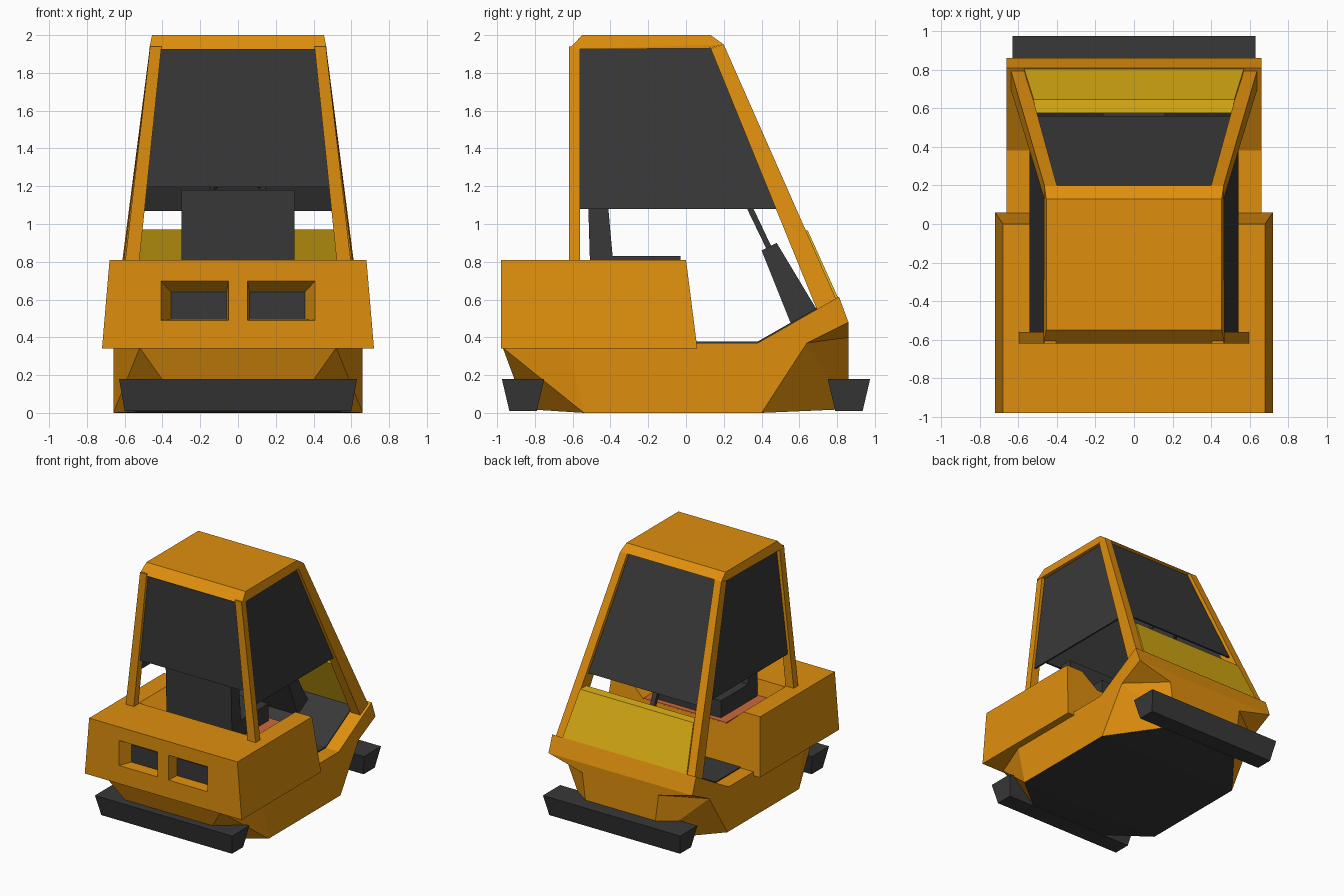
import bpy, bmesh, math
from mathutils import Vector

if "Cube" in bpy.data.objects:
    bpy.data.objects.remove(bpy.data.objects["Cube"])


def material(name, rgb):
    m = bpy.data.materials.new(name)
    m.diffuse_color = (*rgb, 1)
    m.use_nodes = True
    m.node_tree.nodes["Principled BSDF"].inputs["Base Color"].default_value = m.diffuse_color
    return m


ORANGE = material("orange paint", (0.74, 0.275, 0.004))
YELLOW = material("yellow panel", (0.70, 0.42, 0.007))
DARK = material("dark grey", (0.040, 0.040, 0.041))
RUST = material("rust floor", (0.60, 0.14, 0.04))


def hull(name, pts, mat, mirror=True, under=None):
    """Flat-faced convex solid around points, mirrored over x by default."""
    bm = bmesh.new()
    allp = list(pts) + ([(-x, y, z) for x, y, z in pts] if mirror else [])
    for p in allp:
        bm.verts.new(p)
    r = bmesh.ops.convex_hull(bm, input=bm.verts[:])
    junk = {g for g in r["geom_interior"] + r["geom_unused"] if isinstance(g, bmesh.types.BMVert)}
    bmesh.ops.delete(bm, geom=list(junk), context='VERTS')
    bmesh.ops.dissolve_limit(bm, angle_limit=0.02, verts=bm.verts[:], edges=bm.edges[:])
    bmesh.ops.recalc_face_normals(bm, faces=bm.faces[:])
    me = bpy.data.meshes.new(name)
    me.materials.append(mat)
    if under:  # underside gets its own colour
        me.materials.append(under)
        for f in bm.faces:
            f.normal_update()
            f.material_index = 1 if f.normal.z < -0.95 else 0
    bm.to_mesh(me)
    bm.free()
    ob = bpy.data.objects.new(name, me)
    bpy.context.collection.objects.link(ob)
    return ob


def pair(name, pts, mat):
    """Two separate solids, right and left."""
    return [hull("%s_%s" % (name, side), [(s * x, y, z) for x, y, z in pts], mat, False)
            for side, s in (("right", 1), ("left", -1))]


def bar(name, width, profile, mat):
    """Profile in (y, z) extruded across x."""
    return hull(name, [(width, y, z) for y, z in profile], mat)


def cut(ob, cutter):
    m = ob.modifiers.new("cut", 'BOOLEAN')
    m.operation, m.solver, m.object = 'DIFFERENCE', 'EXACT', cutter
    bpy.context.view_layer.objects.active = ob
    bpy.ops.object.modifier_apply(modifier=m.name)
    bpy.data.objects.remove(cutter)


# Lower body with chamfered corners and dark underside
hull("lower_body", [(.66, -.62, .345), (.66, -.54, 0), (.52, -.97, .345), (.29, -.85, .02),
                    (.66, .38, 0), (.66, .38, .37), (.66, .03, .37)], ORANGE, under=DARK)
hull("lower_body_rear", [(.66, .38, .37), (.66, .38, 0), (.66, .40, 0), (.66, .64, .37),
                         (.35, .86, .40), (.30, .86, .02)], ORANGE, under=DARK)
hull("rear_rim", [(.66, .38, .37), (.66, .38, .355), (.66, .64, .37), (.66, .86, .48),
                  (.66, .81, .615), (.35, .86, .40)], ORANGE)

# Foot well floor, flat then sloping
bar("floor", .54, [(.0, .37), (.0, .378), (.38, .378), (.38, .37)], DARK)
bar("floor_slope", .54, [(.38, .37), (.38, .378), (.79, .612), (.79, .60)], DARK)

# Engine hood with seat recess and two vents
hood = hull("hood", [(.68, -.98, .81), (.72, -.98, .34), (.68, 0, .81), (.72, .06, .34)], ORANGE)
cut(hood, hull("recess_cutter", [(.55, -.55, .83), (.38, -.52, .68), (.55, .2, .83), (.38, .2, .68)], ORANGE))
vent = [(.05, -.985, .49), (.41, -.985, .49), (.05, -.985, .70), (.41, -.985, .70),
        (.06, -.88, .495), (.355, -.88, .495), (.06, -.88, .64), (.355, -.88, .64)]
for c in pair("vent_cutter", vent, ORANGE):
    cut(hood, c)
pair("vent_pane", [(x, y, z) for x in (.06, .355) for y in (-.886, -.878) for z in (.495, .64)], DARK)
bar("seat_floor", .38, [(-.52, .68), (-.52, .688), (.014, .688), (.016, .68)], RUST)

# Seat
bar("seat_cushion", .30, [(-.45, .68), (-.45, .83), (-.03, .83), (-.03, .68)], DARK)
bar("seat_back", .30, [(-.505, .68), (-.52, 1.18), (-.42, 1.18), (-.375, .68)], DARK)

# Steering column, rod and wheel
bar("steering_column", .16, [(.40, .86), (.48, .90), (.69, .55), (.56, .46)], DARK)
bar("steering_rod", .02, [(.425, .87), (.45, .885), (.315, 1.17), (.285, 1.16)], DARK)
bpy.ops.mesh.primitive_torus_add(major_segments=16, minor_segments=6, major_radius=.14, minor_radius=.015,
                                 location=(0, .30, 1.17), rotation=(math.radians(27), 0, 0))
wheel = bpy.context.object
wheel.name = "steering_wheel"
wheel.data.materials.append(DARK)

# Cab posts and roof
pair("front_post", [(x, y, .78) for x in (.525, .60) for y in (-.62, -.56)] +
     [(x, y, 1.94) for x in (.405, .465) for y in (-.62, -.56)], ORANGE)
pair("rear_post", [(.555, .70, .53), (.64, .70, .53), (.565, .80, .59), (.64, .80, .59),
                   (.40, .13, 1.93), (.465, .13, 1.93), (.40, .20, 1.95), (.465, .20, 1.95)], ORANGE)
hull("roof", [(.455, -.55, 2), (.455, .13, 2), (.47, -.62, 1.925), (.465, .20, 1.95),
              (.465, .12, 1.93)], ORANGE)


# Windows
def side_x(z):
    return .575 - .122 * (z - .81)


outline = [(-.57, 1.08), (-.57, 1.94), (.13, 1.94), (.48, 1.08)]
pair("side_window", [(side_x(z) - d, y, z) for y, z in outline for d in (0, .015)], DARK)
hull("front_window", [(x, y, z) for x, z in ((.49, 1.195), (.41, 1.93)) for y in (-.595, -.58)], DARK)
hull("rear_window", [(x, .20 + (1.95 - z) / 2.25 - d, z) for x, z in ((.53, 1.07), (.41, 1.94))
                     for d in (.03, .046)], DARK)

# Yellow rear panel
hull("rear_panel", [(.52, .575, .97), (.52, .645, .965), (.57, .805, .61), (.56, .74, .58)], YELLOW)

# Bumpers, tapered towards the ground
for name, s in (("front_bumper", -1), ("rear_bumper", 1)):
    hull(name, [(.63, s * .75, .18), (.63, s * .975, .18), (.60, s * .79, .01), (.60, s * .935, .01)], DARK)
